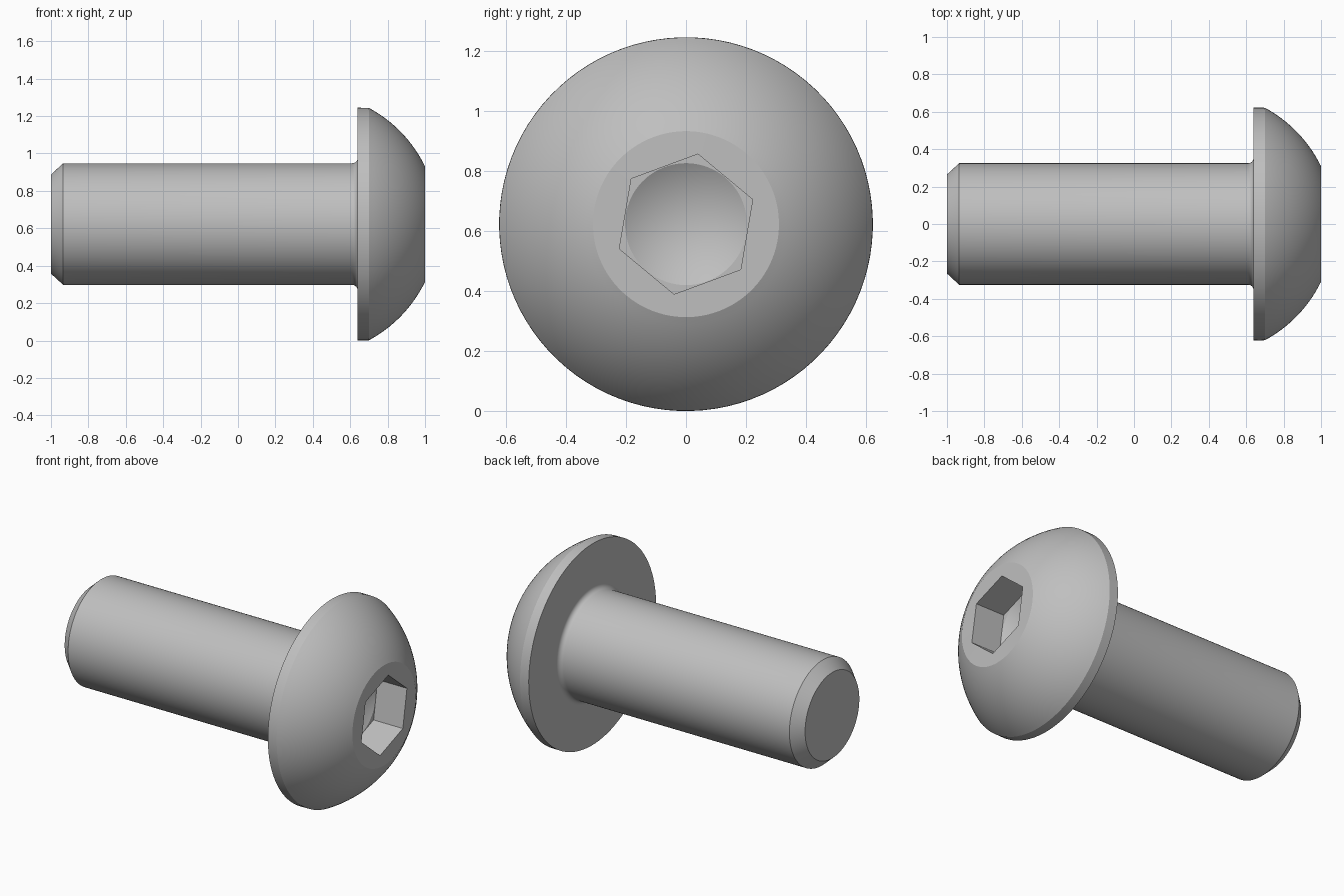
import bpy
import bmesh
from math import cos, sin, pi, radians, atan2

cube = bpy.data.objects.get("Cube")
if cube:
    bpy.data.objects.remove(cube, do_unlink=True)

SEGMENTS = 96
AXIS_Z = 0.6225
HEX_TURN = radians(20.3)
HEX_FLAT = 0.205          # axis to socket wall


def circle(radius):
    return lambda a: radius


def hexagon(a):
    return HEX_FLAT / cos(a % (pi / 3) - pi / 6)


def arc(cx, cr, radius, start, end, steps):
    """Profile points (x, ring shape) along a circular arc."""
    angles = [start + (end - start) * i / steps for i in range(steps + 1)]
    return [(cx + radius * cos(t), circle(cr + radius * sin(t))) for t in angles]


# Shank with chamfered tip
sections = [(-1.0, circle(0.265)), (-0.935, circle(0.325))]
# Fillet under the head
sections += arc(0.61, 0.355, 0.03, -pi / 2, 0, 6)
# Flat underside and rim, then the domed top
sections += [(0.64, circle(0.6225))]
sections += arc(0.365, 0, 0.706, atan2(0.6225, 0.335), atan2(0.31, 0.635), 16)
# Hexagonal socket and its drilled floor
sections += [(1.0, hexagon), (0.8, hexagon), (0.8, circle(0.203))]

bm = bmesh.new()
rings = []
for x, shape in sections:
    ring = []
    for i in range(SEGMENTS):
        a = 2 * pi * i / SEGMENTS
        r, t = shape(a), a + HEX_TURN
        ring.append(bm.verts.new((x, r * cos(t), AXIS_Z + r * sin(t))))
    rings.append(ring)

for low, high in zip(rings, rings[1:]):
    for i in range(SEGMENTS):
        j = (i + 1) % SEGMENTS
        bm.faces.new((low[i], low[j], high[j], high[i]))

bm.faces.new(rings[0])
drill_point = bm.verts.new((0.682, 0, AXIS_Z))
for i in range(SEGMENTS):
    bm.faces.new((rings[-1][i], rings[-1][(i + 1) % SEGMENTS], drill_point))
bmesh.ops.recalc_face_normals(bm, faces=bm.faces)

mesh = bpy.data.meshes.new("button_head_screw")
bm.to_mesh(mesh)
bm.free()
screw = bpy.data.objects.new("button_head_screw", mesh)
bpy.context.collection.objects.link(screw)

# Plain grey steel
steel = bpy.data.materials.new("grey_steel")
steel.use_nodes = True
colour = (0.52, 0.52, 0.52, 1)
steel.diffuse_color = colour
steel.node_tree.nodes["Principled BSDF"].inputs["Base Color"].default_value = colour
mesh.materials.append(steel)

bpy.ops.object.select_all(action="DESELECT")
screw.select_set(True)
bpy.context.view_layer.objects.active = screw
bpy.ops.object.shade_smooth_by_angle(angle=radians(20))
